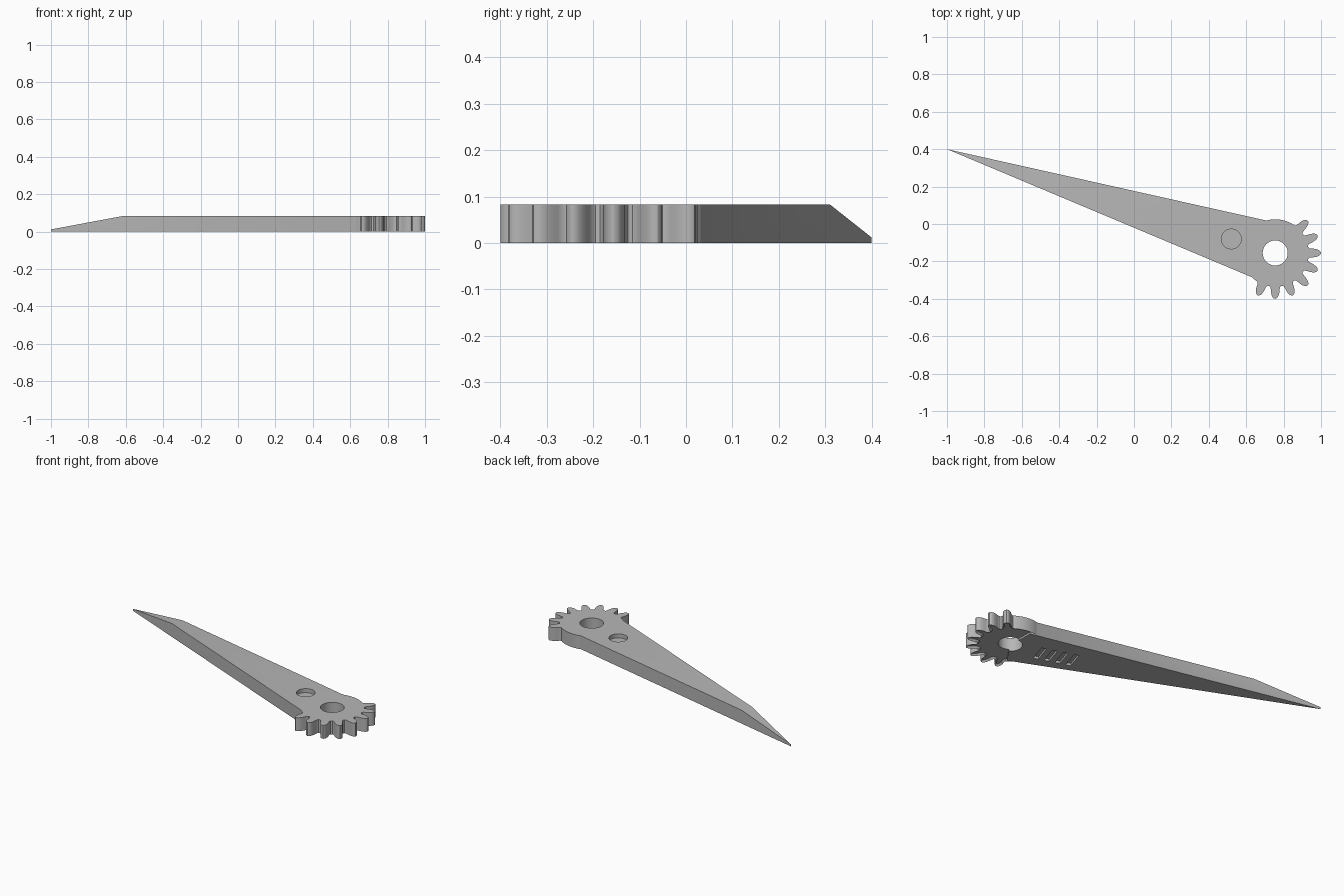
import bpy, bmesh
from math import radians, sin, cos
from mathutils import Vector, Matrix

if "Cube" in bpy.data.objects:
    bpy.data.objects.remove(bpy.data.objects["Cube"])

THICK = 0.083
CHAMFER = 0.011
HUB = Vector((0.755, -0.155))
HUB_R = 0.18
AXIS = Vector((0.952, -0.305, 0))      # direction from tip to hub
BLADE_ANGLE = radians(-17.8)

grey = bpy.data.materials.new("plain grey")
grey.use_nodes = True
COLOUR = (0.47, 0.47, 0.47, 1)
grey.diffuse_color = COLOUR
grey.node_tree.nodes["Principled BSDF"].inputs["Base Color"].default_value = COLOUR


def make_object(name, bm):
    bmesh.ops.recalc_face_normals(bm, faces=bm.faces)
    mesh = bpy.data.meshes.new(name)
    bm.to_mesh(mesh)
    bm.free()
    mesh.materials.append(grey)
    obj = bpy.data.objects.new(name, mesh)
    bpy.context.collection.objects.link(obj)
    return obj


def prism(outline):
    """Extrude a flat outline from the ground to the plate thickness."""
    bm = bmesh.new()
    base = bm.faces.new([bm.verts.new((x, y, 0)) for x, y in outline])
    top = bmesh.ops.extrude_face_region(bm, geom=[base], use_keep_orig=True)["geom"]
    verts = [v for v in top if isinstance(v, bmesh.types.BMVert)]
    bmesh.ops.translate(bm, verts=verts, vec=(0, 0, THICK))
    bmesh.ops.recalc_face_normals(bm, faces=bm.faces)
    return bm


def combine(target, tool, operation):
    """Apply a boolean and discard the tool object."""
    mod = target.modifiers.new(operation.title(), "BOOLEAN")
    mod.operation = operation
    mod.solver = "EXACT"
    mod.object = tool
    bpy.ops.object.select_all(action="DESELECT")
    bpy.context.view_layer.objects.active = target
    target.select_set(True)
    bpy.ops.object.modifier_apply(modifier=mod.name)
    bpy.data.objects.remove(tool)


def cylinder_cutter(name, x, y, radius, z_low, z_high):
    bm = bmesh.new()
    place = Matrix.Translation((x, y, (z_low + z_high) / 2))
    bmesh.ops.create_cone(bm, cap_ends=True, segments=48, radius1=radius,
                          radius2=radius, depth=z_high - z_low, matrix=place)
    return make_object(name, bm)


def polar(radius, angle, side=0):
    """Point at a radius along an angle, shifted sideways, about the hub."""
    return (HUB.x + radius * cos(angle) - side * sin(angle),
            HUB.y + radius * sin(angle) + side * cos(angle))


# Gear sector: eight rounded teeth, then a plain hub arc
PITCH = 22.5
FLANK = [(0.177, 0.030), (0.184, 0.025), (0.195, 0.0235), (0.21, 0.0225),
         (0.225, 0.019), (0.236, 0.014), (0.243, 0.007)]
outline = []
for i in range(8):
    angle = radians(-112.5 + i * PITCH)
    outline += [polar(r, angle, -w) for r, w in FLANK]
    outline.append(polar(0.245, angle))
    outline += [polar(r, angle, w) for r, w in reversed(FLANK)]
outline += [polar(HUB_R, radians(57 + i * 178 / 40)) for i in range(41)]

bm = prism(outline)
bottom = min(bm.faces, key=lambda f: f.calc_center_median().z)
rim = list(bottom.verts)
bmesh.ops.inset_region(bm, faces=[bottom], thickness=CHAMFER * 0.8, use_even_offset=True)
for v in rim:
    v.co.z = CHAMFER
lever = make_object("geared_pointer", bm)

# Tapered blade with a sloped tip
bm = prism([(-1, 0.4), (0.66, -0.297), tuple(HUB), (0.75, 0.009)])
corner = Vector((-0.62, 0.24, THICK))
across = Vector((-AXIS.y, AXIS.x, 0))
normal = across.cross(Vector((-1, 0.4, 0.012)) - corner)
if normal.z < 0:
    normal.negate()
bmesh.ops.bisect_plane(bm, geom=bm.verts[:] + bm.edges[:] + bm.faces[:],
                       plane_co=corner, plane_no=normal, clear_outer=True)
bmesh.ops.holes_fill(bm, edges=[e for e in bm.edges if e.is_boundary])
combine(lever, make_object("blade", bm), "UNION")

# Pivot hole and shallow round recess in the top
combine(lever, cylinder_cutter("pivot_hole", HUB.x, HUB.y, 0.067, -0.1, 0.2), "DIFFERENCE")
combine(lever, cylinder_cutter("round_recess", 0.52, -0.08, 0.053, THICK - 0.025, 0.2),
        "DIFFERENCE")

# Row of four shallow slots underneath
for i in range(4):
    centre = Vector((0.57, -0.122, 0)) - AXIS * 0.064 * i
    bm = bmesh.new()
    place = (Matrix.Translation(centre) @ Matrix.Rotation(BLADE_ANGLE, 4, "Z")
             @ Matrix.Diagonal((0.03, 0.12, 0.03, 1)))
    bmesh.ops.create_cube(bm, size=1, matrix=place)
    combine(lever, make_object("slot", bm), "DIFFERENCE")

bpy.ops.object.select_all(action="DESELECT")
bpy.context.view_layer.objects.active = lever
lever.select_set(True)
bpy.ops.object.shade_smooth_by_angle(angle=radians(30))
